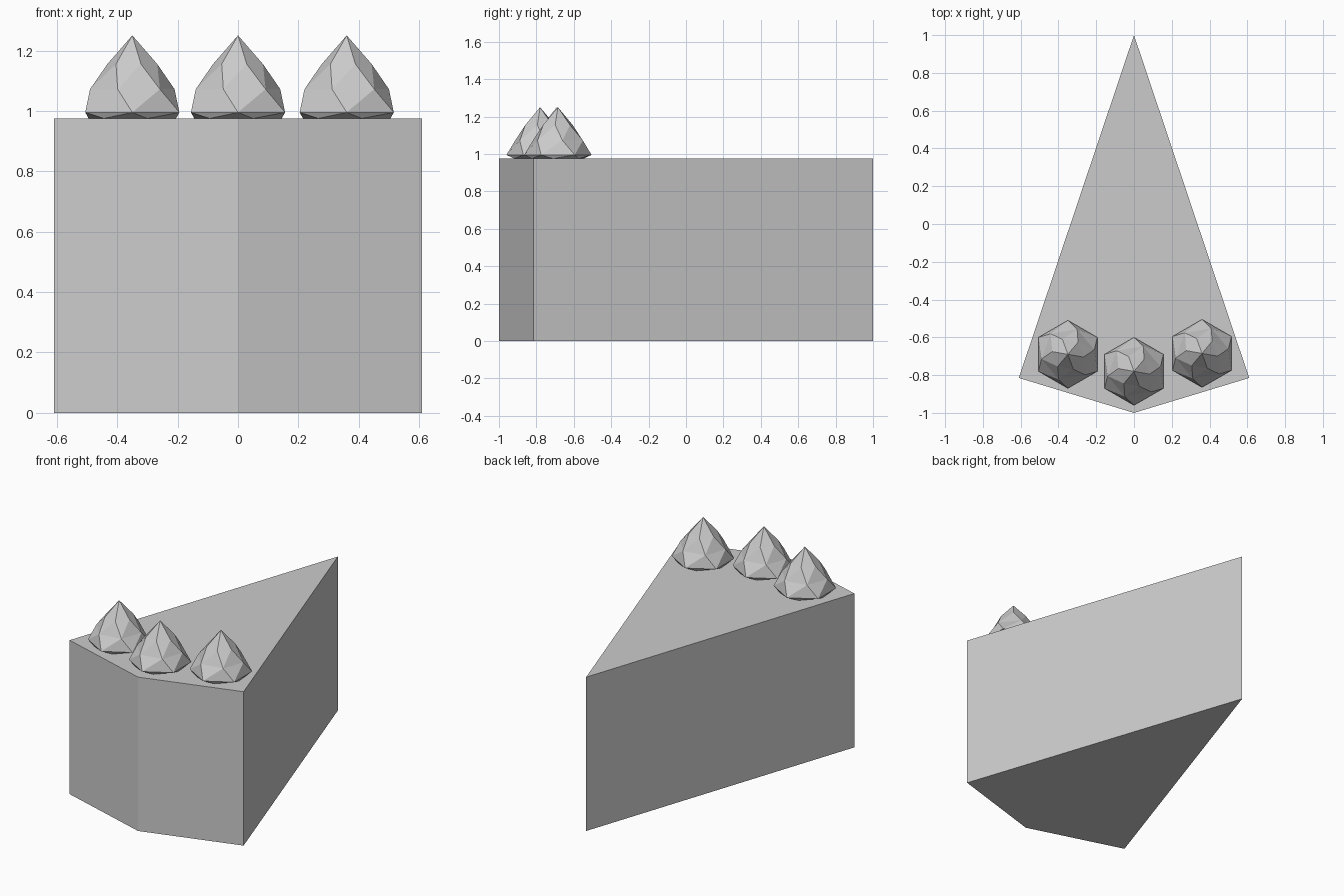
import bpy, bmesh
from math import sin, cos, radians

cube = bpy.data.objects.get("Cube")
if cube:
    bpy.data.objects.remove(cube)

GREY = (0.6, 0.6, 0.6, 1)
mat = bpy.data.materials.new("plain grey")
mat.use_nodes = True
mat.diffuse_color = GREY
mat.node_tree.nodes["Principled BSDF"].inputs["Base Color"].default_value = GREY

HEIGHT = 0.975


def make_object(name, bm, location=(0, 0, 0)):
    bmesh.ops.recalc_face_normals(bm, faces=bm.faces)
    mesh = bpy.data.meshes.new(name)
    bm.to_mesh(mesh)
    bm.free()
    mesh.materials.append(mat)
    obj = bpy.data.objects.new(name, mesh)
    obj.location = location
    bpy.context.collection.objects.link(obj)
    return obj


# Cake wedge: kite outline extruded upward
bm = bmesh.new()
outline = [(0, 1), (-0.61, -0.815), (0, -1), (0.61, -0.815)]
base = bm.faces.new([bm.verts.new((x, y, 0)) for x, y in outline])
top = bmesh.ops.extrude_face_region(bm, geom=[base], use_keep_orig=True)["geom"]
bmesh.ops.translate(bm, vec=(0, 0, HEIGHT),
                    verts=[v for v in top if isinstance(v, bmesh.types.BMVert)])
make_object("cake_wedge", bm)


# Cream swirl: hexagonal rings, each twisted against the one below
def cream_swirl(name, x, y):
    bm = bmesh.new()
    sides, twist = 6, 40
    profile = [(0.147, 0), (0.18, 0.02), (0.142, 0.097), (0.084, 0.18)]
    rings = []
    for level, (radius, z) in enumerate(profile):
        angles = [radians(-90 + twist * (level - 1) + 60 * i) for i in range(sides)]
        rings.append([bm.verts.new((radius * cos(a), radius * sin(a), z)) for a in angles])
    bm.faces.new(rings[0])
    for low, high in zip(rings, rings[1:]):
        for i in range(sides):
            j = (i + 1) % sides
            bm.faces.new((low[i], low[j], high[i]))
            bm.faces.new((low[j], high[j], high[i]))
    tip = bm.verts.new((0, 0, 0.275))
    for i in range(sides):
        bm.faces.new((rings[-1][i], rings[-1][(i + 1) % sides], tip))
    make_object(name, bm, (x, y, HEIGHT))


cream_swirl("cream_swirl_right", -0.35, -0.69)
cream_swirl("cream_swirl_middle", 0, -0.78)
cream_swirl("cream_swirl_left", 0.36, -0.685)
